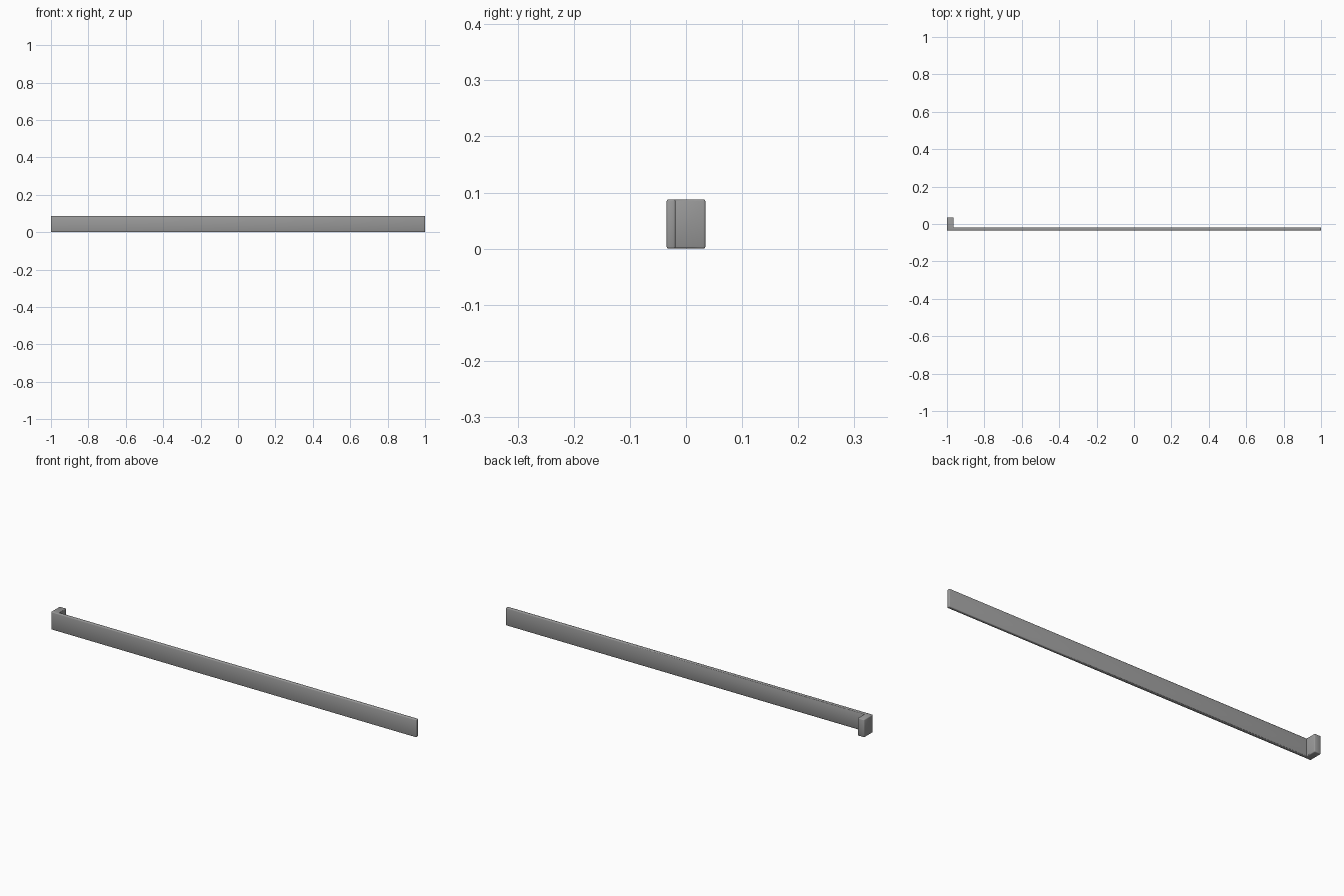
import bpy, bmesh, math

if "Cube" in bpy.data.objects:
    bpy.data.objects.remove(bpy.data.objects["Cube"])

# L-shaped profile seen from above: long thin plank with a short return at the left end
profile = [(-1, -0.0345), (1, -0.0345), (1, -0.0185),
           (-0.965, -0.0185), (-0.965, 0.0345), (-1, 0.0345)]
height = 0.088

bm = bmesh.new()
base = bm.faces.new([bm.verts.new((x, y, 0)) for x, y in profile])
top = bmesh.ops.extrude_face_region(bm, geom=[base])["geom"]
bmesh.ops.translate(bm, vec=(0, 0, height),
                    verts=[v for v in top if isinstance(v, bmesh.types.BMVert)])
bmesh.ops.recalc_face_normals(bm, faces=bm.faces)

# Softened outer edges, crisp inner corner
bm.normal_update()
bmesh.ops.bevel(bm, geom=[e for e in bm.edges if e.is_convex], offset=0.0035,
                segments=2, profile=0.5, affect='EDGES')

mesh = bpy.data.meshes.new("hooked_rail")
bm.to_mesh(mesh)
bm.free()
rail = bpy.data.objects.new("hooked_rail", mesh)
bpy.context.collection.objects.link(rail)

# Smooth shading over the rounded edges
bpy.context.view_layer.objects.active = rail
rail.select_set(True)
bpy.ops.object.shade_smooth_by_angle(angle=math.radians(50))

# Dark grey finish
dark_grey = bpy.data.materials.new("dark_grey")
dark_grey.diffuse_color = (0.32, 0.32, 0.32, 1)
dark_grey.use_nodes = True
dark_grey.node_tree.nodes["Principled BSDF"].inputs["Base Color"].default_value = dark_grey.diffuse_color
mesh.materials.append(dark_grey)
